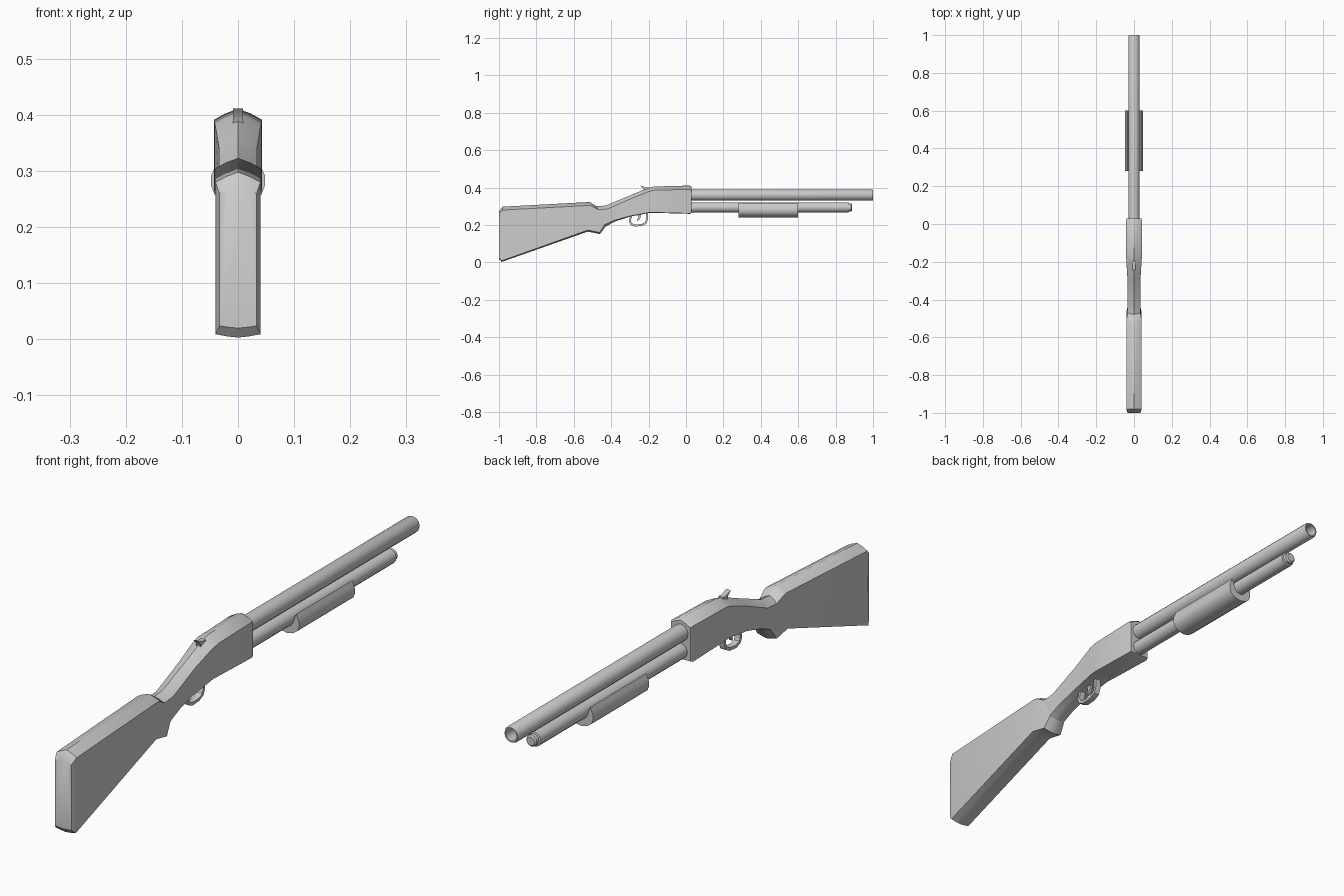
import bpy, bmesh, math

if "Cube" in bpy.data.objects:
    bpy.data.objects.remove(bpy.data.objects["Cube"])


def make(name, verts, faces, angle=40):
    me = bpy.data.meshes.new(name)
    me.from_pydata(verts, [], faces)
    bm = bmesh.new()
    bm.from_mesh(me)
    bmesh.ops.recalc_face_normals(bm, faces=bm.faces)
    bm.to_mesh(me)
    bm.free()
    ob = bpy.data.objects.new(name, me)
    bpy.context.collection.objects.link(ob)
    bpy.context.view_layer.objects.active = ob
    ob.select_set(True)
    bpy.ops.object.shade_smooth_by_angle(angle=math.radians(angle))
    ob.select_set(False)
    return ob


def loft(name, rings, caps=True, angle=40):
    """Skin a list of equal-length closed rings."""
    n = len(rings[0])
    verts = [p for r in rings for p in r]
    faces = [(i*n + j, i*n + (j+1) % n, (i+1)*n + (j+1) % n, (i+1)*n + j)
             for i in range(len(rings)-1) for j in range(n)]
    if caps:
        faces += [tuple(range(n)), tuple(range(len(verts)-n, len(verts)))]
    return make(name, verts, faces, angle)


def section(yt, zt, yb, zb, w, dt, db):
    """Slanted body section: ridge on top, flat sides, shallow keel below."""
    h = zt - zb

    def at(x, z):
        return (x, yb + (yt - yb) * (z - zb) / h, z)
    right = [at(w*.55, zt - dt*.45), at(w, zt - dt), at(w, zb + db), at(w*.5, zb + db*.4)]
    left = [(-x, y, z) for x, y, z in reversed(right)]
    return [at(0, zt)] + right + [at(0, zb)] + left


def tube(name, zc, stations, n=12):
    """Round tube along y from (y, radius) stations."""
    rings = [[(r*math.cos(2*math.pi*k/n), y, zc + r*math.sin(2*math.pi*k/n))
              for k in range(n)] for y, r in stations]
    return loft(name, rings)


def plate(name, profile, w):
    """Side profile (y, z) extruded across x."""
    return loft(name, [[(x, y, z) for y, z in profile] for x in (-w, w)])


# Butt stock
loft("stock", [section(*s) for s in [
    (-1.0, .272, -1.0, .02, .033, .012, .004),
    (-.98, .298, -.985, .003, .040, .018, .006),
    (-.515, .323, -.525, .165, .040, .018, .008),
    (-.505, .318, -.46, .152, .039, .018, .008),
    (-.478, .300, -.43, .192, .034, .018, .010)]])

# Grip and receiver in one flowing body
loft("receiver", [section(*s) for s in [
    (-.480, .300, -.43, .192, .034, .018, .010),
    (-.430, .304, -.38, .219, .034, .018, .006),
    (-.290, .362, -.30, .245, .034, .020, .003),
    (-.205, .398, -.195, .265, .040, .020, .002),
    (-.170, .406, -.165, .265, .042, .020, .002),
    (.020, .411, .020, .260, .043, .020, .002),
    (.030, .405, .030, .264, .039, .018, .002)]])

# Barrel with open bore, and magazine tube with end cap
tube("barrel", .36, [(0, .030), (.993, .030), (1.0, .027), (1.0, .022), (.85, .022)])
tube("magazine_tube", .294, [(0, .027), (.868, .027), (.870, .021), (.883, .021), (.888, .016)])

# Pump handle: crescent shell under the magazine tube
half = [(.042, .305), (.048, .292), (.048, .274), (.042, .258), (.024, .245)]
outer = [(.037, .318)] + half + [(0, .240)]
outer += [(-x, z) for x, z in reversed(outer[:-1])]
inner = [(-.031, .305), (-.026, .285), (-.014, .270), (0, .266),
         (.014, .270), (.026, .285), (.031, .305)]
loft("pump_handle", [[(x, y, z) for x, z in outer + inner] for y in (.28, .60)])

# Trigger guard: bent strap
outer_g = [(-.297, .252), (-.306, .222), (-.298, .202), (-.275, .192),
           (-.235, .195), (-.212, .207), (-.203, .230), (-.203, .268)]
inner_g = [(-.213, .268), (-.213, .232), (-.220, .214), (-.238, .205),
           (-.272, .203), (-.289, .209), (-.295, .224), (-.286, .252)]
plate("trigger_guard", outer_g + inner_g, .011)

# Trigger and hammer spur
plate("trigger", [(-.262, .262), (-.240, .262), (-.244, .238), (-.257, .222),
                  (-.262, .226), (-.255, .242)], .005)
plate("hammer", [(-.225, .380), (-.195, .385), (-.198, .402), (-.215, .401),
                 (-.243, .411), (-.228, .396)], .009)
